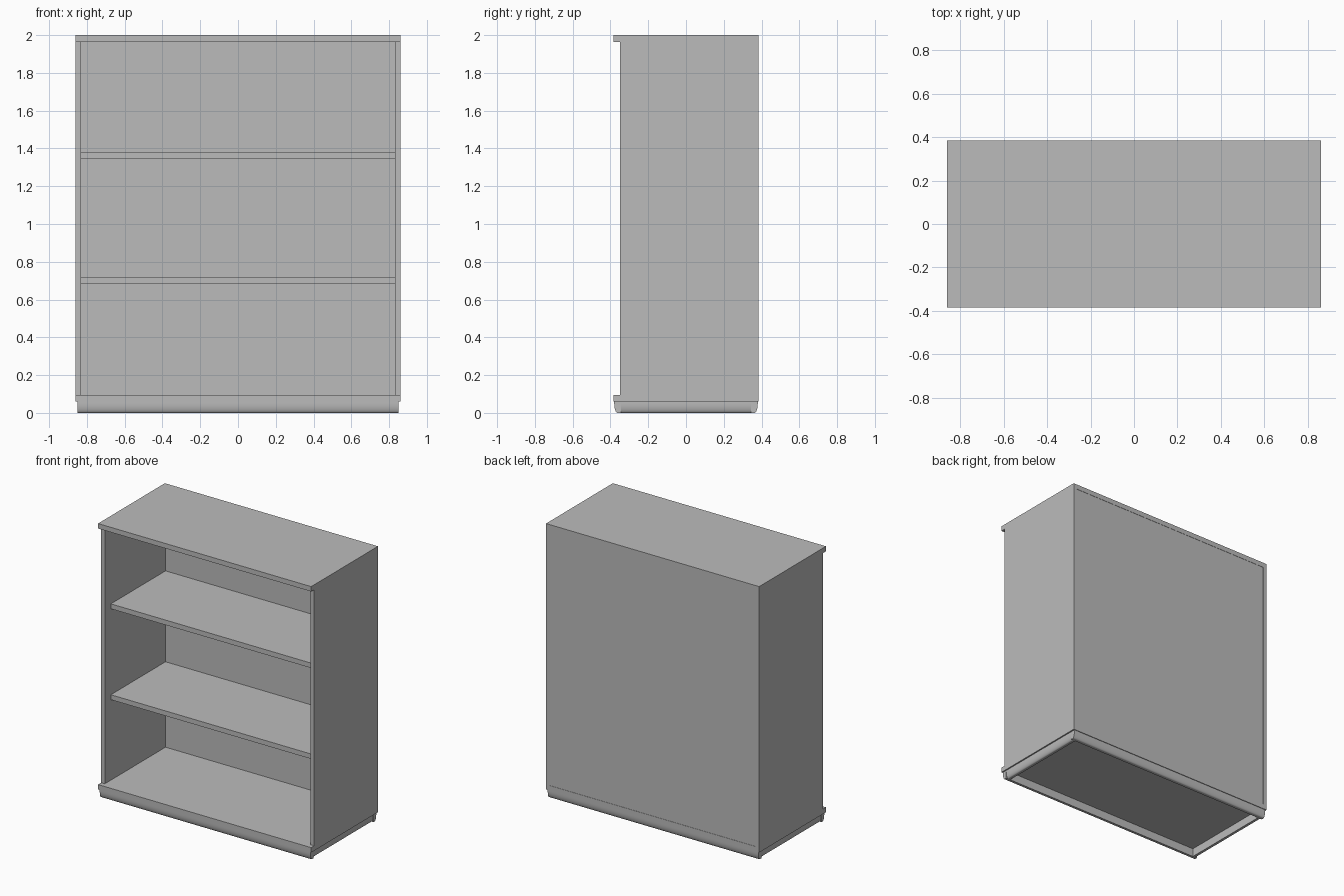
import bpy, bmesh, math
from mathutils import Vector

cube = bpy.data.objects.get("Cube")
if cube:
    bpy.data.objects.remove(cube, do_unlink=True)

# One plain finish for the whole bookcase
grey = bpy.data.materials.new("light_grey")
grey.use_nodes = True
colour = (0.5, 0.5, 0.5, 1)
grey.diffuse_color = colour
grey.node_tree.nodes["Principled BSDF"].inputs["Base Color"].default_value = colour

HALF_W, HALF_D, HEIGHT = 0.86, 0.385, 2.0
SIDE, BOARD, PLINTH = 0.03, 0.036, 0.06
POST_FRONT = -0.35
INNER_W = HALF_W - SIDE


def finish(name, bm):
    bmesh.ops.recalc_face_normals(bm, faces=bm.faces)
    mesh = bpy.data.meshes.new(name)
    bm.to_mesh(mesh)
    bm.free()
    mesh.materials.append(grey)
    obj = bpy.data.objects.new(name, mesh)
    bpy.context.collection.objects.link(obj)
    return obj


def box(name, low, high):
    low, high = Vector(low), Vector(high)
    bm = bmesh.new()
    bmesh.ops.create_cube(bm, size=1)
    for v in bm.verts:
        v.co = (low + high) / 2 + v.co * (high - low)
    return finish(name, bm)


def extrude(bm, faces, dy):
    out = bmesh.ops.extrude_face_region(bm, geom=faces)["geom"]
    verts = [g for g in out if isinstance(g, bmesh.types.BMVert)]
    bmesh.ops.translate(bm, vec=(0, dy, 0), verts=verts)


# Carcass: open frame whose top and bottom boards project past the sides
xs = [-HALF_W, -INNER_W, INNER_W, HALF_W]
zs = [PLINTH, PLINTH + BOARD, HEIGHT - BOARD, HEIGHT]
bm = bmesh.new()
grid = [[bm.verts.new((x, HALF_D, z)) for x in xs] for z in zs]
for r in range(3):
    for c in range(3):
        if (r, c) != (1, 1):
            bm.faces.new((grid[r][c], grid[r][c + 1], grid[r + 1][c + 1], grid[r + 1][c]))
ring = list(bm.faces)
back_ring = bmesh.ops.duplicate(bm, geom=ring)
extrude(bm, ring, POST_FRONT - HALF_D)
bmesh.ops.remove_doubles(bm, verts=bm.verts, dist=0.0001)
bm.normal_update()
lips = [f for f in bm.faces
        if all(abs(v.co.y - POST_FRONT) < 0.001 for v in f.verts)
        and (f.calc_center_median().z < zs[1] or f.calc_center_median().z > zs[2])]
for upper in (False, True):
    extrude(bm, [f for f in lips if (f.calc_center_median().z > 1) == upper],
            -HALF_D - POST_FRONT)
# Drop the faces left inside each projecting board
hidden = [f for f in bm.faces
          if all(abs(v.co.y - POST_FRONT) < 0.001 for v in f.verts)
          and not zs[1] < f.calc_center_median().z < zs[2]]
bmesh.ops.delete(bm, geom=hidden, context="FACES")
finish("carcass", bm)

# Back panel, very slightly recessed, and the two set-back shelves
box("back_panel", (-INNER_W, 0.35, zs[1]), (INNER_W, HALF_D - 0.002, zs[2]))
for name, z in (("lower_shelf", 0.683), ("upper_shelf", 1.346)):
    box(name, (-INNER_W, -0.28, z), (INNER_W, 0.35, z + BOARD))

# Plinth rails: upright strips with a rounded lower outer edge
RAIL, BASE_W, BASE_D = 0.035, 0.85, 0.38
profile = [(RAIL, 0), (RAIL, PLINTH), (0, PLINTH)]
for i in range(9):
    a = math.pi / 2 * i / 8
    profile.append((0.018 * (1 - math.cos(a)), 0.05 * (1 - math.sin(a))))


def rail(name, half_length, reach, angle):
    bm = bmesh.new()
    ends = [[bm.verts.new((x, p - reach, z)) for p, z in profile]
            for x in (-half_length, half_length)]
    bm.faces.new(ends[0])
    bm.faces.new(ends[1])
    for i in range(len(profile)):
        bm.faces.new((ends[0][i - 1], ends[0][i], ends[1][i], ends[1][i - 1]))
    obj = finish(name, bm)
    obj.rotation_euler.z = angle
    bpy.ops.object.select_all(action="DESELECT")
    obj.select_set(True)
    bpy.context.view_layer.objects.active = obj
    bpy.ops.object.shade_smooth_by_angle(angle=math.radians(35))


rail("front_plinth_rail", BASE_W, BASE_D, 0)
rail("back_plinth_rail", BASE_W, BASE_D, math.pi)
rail("left_plinth_rail", BASE_D - RAIL, BASE_W, math.pi / 2)
rail("right_plinth_rail", BASE_D - RAIL, BASE_W, -math.pi / 2)
